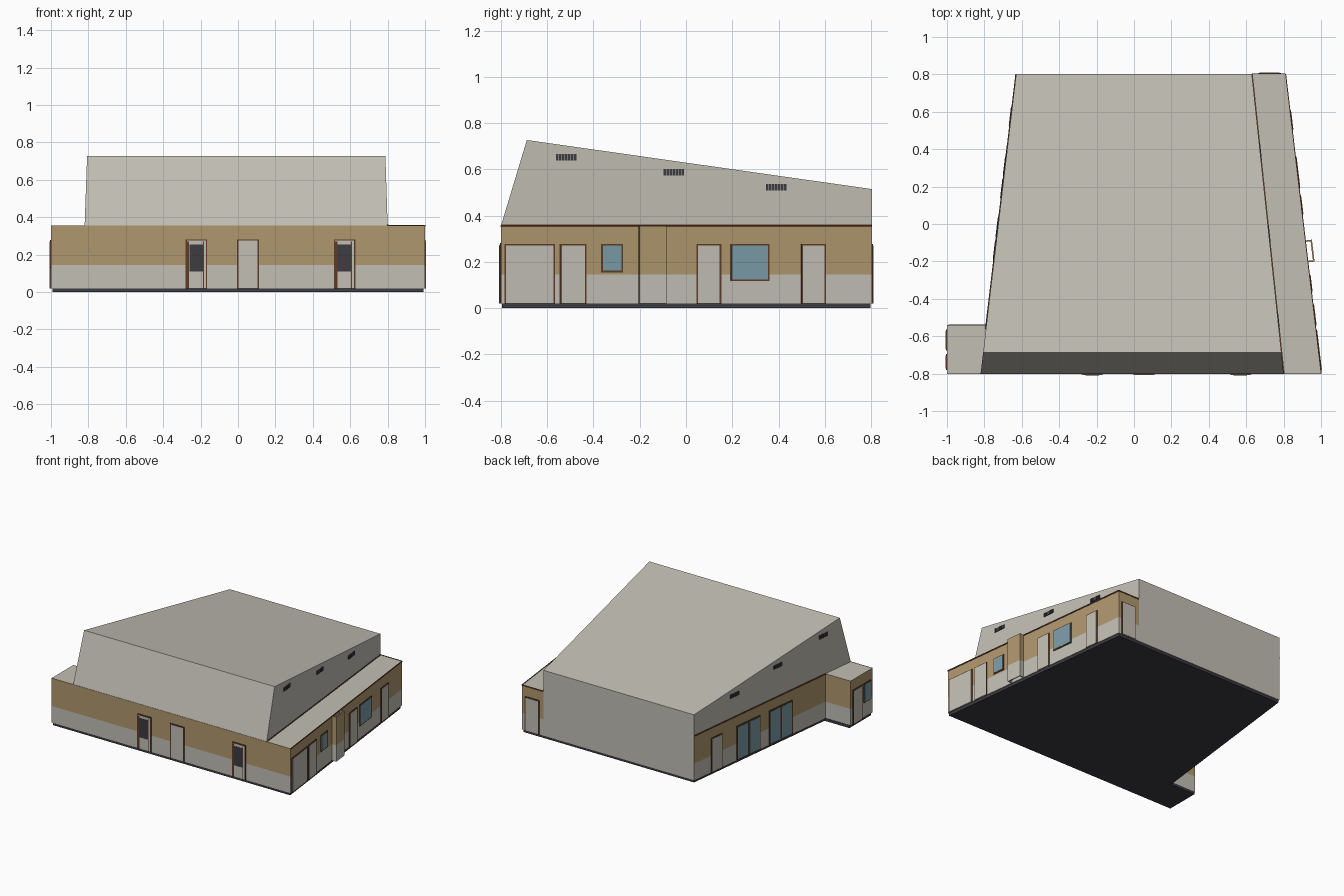
import bpy
from mathutils import Vector

cube = bpy.data.objects.get("Cube")
if cube:
    bpy.data.objects.remove(cube, do_unlink=True)


def material(name, rgb):
    m = bpy.data.materials.new(name)
    m.use_nodes = True
    m.diffuse_color = (*rgb, 1)
    m.node_tree.nodes["Principled BSDF"].inputs["Base Color"].default_value = (*rgb, 1)
    return m


plaster = material("pale_plaster", (0.54, 0.52, 0.46))
tan = material("tan_cladding", (0.43, 0.31, 0.155))
brown = material("brown_trim", (0.11, 0.045, 0.02))
dark = material("dark_grey", (0.045, 0.045, 0.055))
glass = material("blue_glass", (0.2, 0.33, 0.39))


def make(name, verts, faces, mats, indices=None):
    mesh = bpy.data.meshes.new(name)
    mesh.from_pydata(verts, [], faces)
    for m in mats:
        mesh.materials.append(m)
    if indices:
        mesh.polygons.foreach_set("material_index", indices)
    mesh.update()
    ob = bpy.data.objects.new(name, mesh)
    bpy.context.collection.objects.link(ob)
    return ob


def prism(name, plan, levels, mats, rule=lambda edge, band: 0):
    """Stack rings of a counterclockwise plan; the rule colours each side."""
    n = len(plan)
    verts = [(x, y, z) for z in levels for x, y in plan]
    faces = [list(range(n))[::-1], list(range(len(verts) - n, len(verts)))]
    indices = [0, 0]
    for band in range(len(levels) - 1):
        for e in range(n):
            a, b = band * n + e, band * n + (e + 1) % n
            faces.append([a, b, b + n, a + n])
            indices.append(rule(e, band))
    return make(name, verts, faces, mats, indices)


class Wall:
    """Straight wall; positions are given by the main axis coordinate."""

    def __init__(self, start, end):
        self.start, self.run = Vector(start), Vector(end) - Vector(start)
        self.axis = 0 if abs(self.run.x) > abs(self.run.y) else 1
        self.normal = Vector((self.run.y, -self.run.x)).normalized()

    def point(self, c, depth):
        t = (c - self.start[self.axis]) / self.run[self.axis]
        return self.start + self.run * t + self.normal * depth

    def slab(self, name, u0, u1, z0, z1, mat, depth, inner=-0.002):
        if self.run[self.axis] < 0:
            u0, u1 = u1, u0
        plan = [self.point(u0, depth), self.point(u0, inner),
                self.point(u1, inner), self.point(u1, depth)]
        return prism(name, plan[::-1] if signed(plan) < 0 else plan, [z0, z1], [mat])

    def opening(self, name, u0, u1, z0, z1, mat, rim=0.007):
        sill = 0.0 if z0 < 0.03 else rim
        self.slab(name + "_frame", u0, u1, z0, z1, brown, 0.005)
        self.slab(name + "_panel", u0 + rim, u1 - rim, z0 + sill, z1 - rim, mat, 0.007)


def signed(p):
    return sum(p[i - 1].x * p[i].y - p[i].x * p[i - 1].y for i in range(len(p)))


# Ground floor: edge 3 is the plain rear wall of the hall
FLOOR, BAND, EAVE, HEAD = 0.02, 0.145, 0.356, 0.278
outline = [(-1, -0.8), (1, -0.8), (0.81, 0.803), (0.63, 0.803),
           (-0.63, 0.803), (-0.79, -0.54), (-1, -0.54)]
prism("ground_floor", outline, [FLOOR, BAND, EAVE], [plaster, tan],
      lambda edge, band: int(band == 1 and edge != 3))
prism("base_slab", [(x * 0.993, y * 0.993) for x, y in outline], [0, FLOOR], [dark])

# Tall hall with sloping front and a single pitched roof
def hall_x(y, side):
    t = (y + 0.8) / 1.603
    return 0.80 - 0.17 * t if side > 0 else -0.82 + 0.19 * t


profile = [(-0.8, EAVE), (0.803, EAVE), (0.803, 0.515), (-0.688, 0.727)]
hall_verts = [(hall_x(y, s), y, z) for s in (1, -1) for y, z in profile]
hall_faces = [(0, 1, 2, 3), (7, 6, 5, 4)]
hall_faces += [((i + 1) % 4, i, i + 4, (i + 1) % 4 + 4) for i in range(4)]
make("hall", hall_verts, hall_faces, [plaster])

front = Wall(outline[0], outline[1])
east = Wall(outline[1], outline[2])
rear = Wall(outline[2], outline[3])
west = Wall(outline[4], outline[5])
annex = Wall(outline[6], outline[0])
hall_east = Wall((0.80, -0.8), (0.63, 0.803))
hall_west = Wall((-0.63, 0.803), (-0.82, -0.8))

# Brown trims along the eaves and the roof junction
east.slab("east_eave_trim", -0.8, 0.803, 0.35, 0.359, brown, 0.003)
west.slab("west_eave_trim", -0.54, 0.803, 0.35, 0.359, brown, 0.004)
rear.slab("rear_eave_trim", 0.63, 0.81, 0.35, 0.359, brown, 0.002)
front.slab("front_eave_trim", -1, 1, 0.352, 0.357, tan, 0.002)
hall_east.slab("roof_junction_trim", -0.8, 0.803, EAVE, 0.361, brown, 0.005)

# Front doors
for i, x in enumerate((-0.28, 0.512)):
    front.opening(f"front_glazed_door_{i}", x, x + 0.115, FLOOR, HEAD + 0.004, plaster)
    front.slab(f"front_door_leaf_edge_{i}", x + 0.092, x + 0.097, FLOOR, 0.27, brown, 0.008)
    front.slab(f"front_door_inner_edge_{i}", x + 0.007, x + 0.019, FLOOR, 0.27, brown, 0.008)
    front.slab(f"front_door_glass_{i}", x + 0.02, x + 0.092, 0.11, 0.255, dark, 0.009)
front.opening("front_plain_door", -0.005, 0.112, FLOOR, HEAD + 0.004, plaster)

# East wing doors and windows
for name, u0, u1, z0, mat in (
        ("east_wide_door", -0.785, -0.567, FLOOR, plaster),
        ("east_door_a", -0.547, -0.43, FLOOR, plaster),
        ("east_small_window", -0.367, -0.272, 0.155, glass),
        ("east_door_b", 0.045, 0.152, FLOOR, plaster),
        ("east_large_window", 0.19, 0.36, 0.117, glass),
        ("east_door_c", 0.498, 0.605, FLOOR, plaster)):
    east.opening(name, u0, u1, z0, HEAD, mat)

# Hollow shaft on the east wall, coloured in the wall bands
for part, z0, z1, mat in (("lower", FLOOR, BAND, plaster), ("upper", BAND, EAVE, tan)):
    east.slab(f"shaft_face_{part}", -0.205, -0.088, z0, z1, mat, 0.036, 0.028)
    for i, u in enumerate((-0.205, -0.096)):
        east.slab(f"shaft_cheek_{part}_{i}", u, u + 0.008, z0, z1, mat, 0.028)

# Rear door of the wing
rear.opening("rear_door", 0.665, 0.785, FLOOR, HEAD, plaster)

# West door and paired glazed doors
west.opening("west_door", 0.52, 0.63, FLOOR, HEAD, plaster)
for i, u in enumerate((0.25, 0.13, -0.08, -0.2)):
    west.opening(f"west_glazed_door_{i}", u, u + 0.12, 0.024, HEAD, glass, 0.009)

# Annex door and window
annex.opening("annex_door", -0.675, -0.565, FLOOR, HEAD, plaster)
annex.opening("annex_window", -0.78, -0.695, 0.13, HEAD, glass)

# Slatted vents high on both sides of the hall
for side, wall in (("east", hall_east), ("west", hall_west)):
    for v, (y, z) in enumerate(((-0.563, 0.638), (-0.097, 0.573), (0.345, 0.508))):
        for s in range(7):
            u = y + s * 0.013
            wall.slab(f"{side}_vent_{v}_slat_{s}", u, u + 0.0105, z, z + 0.028, dark, 0.005)
